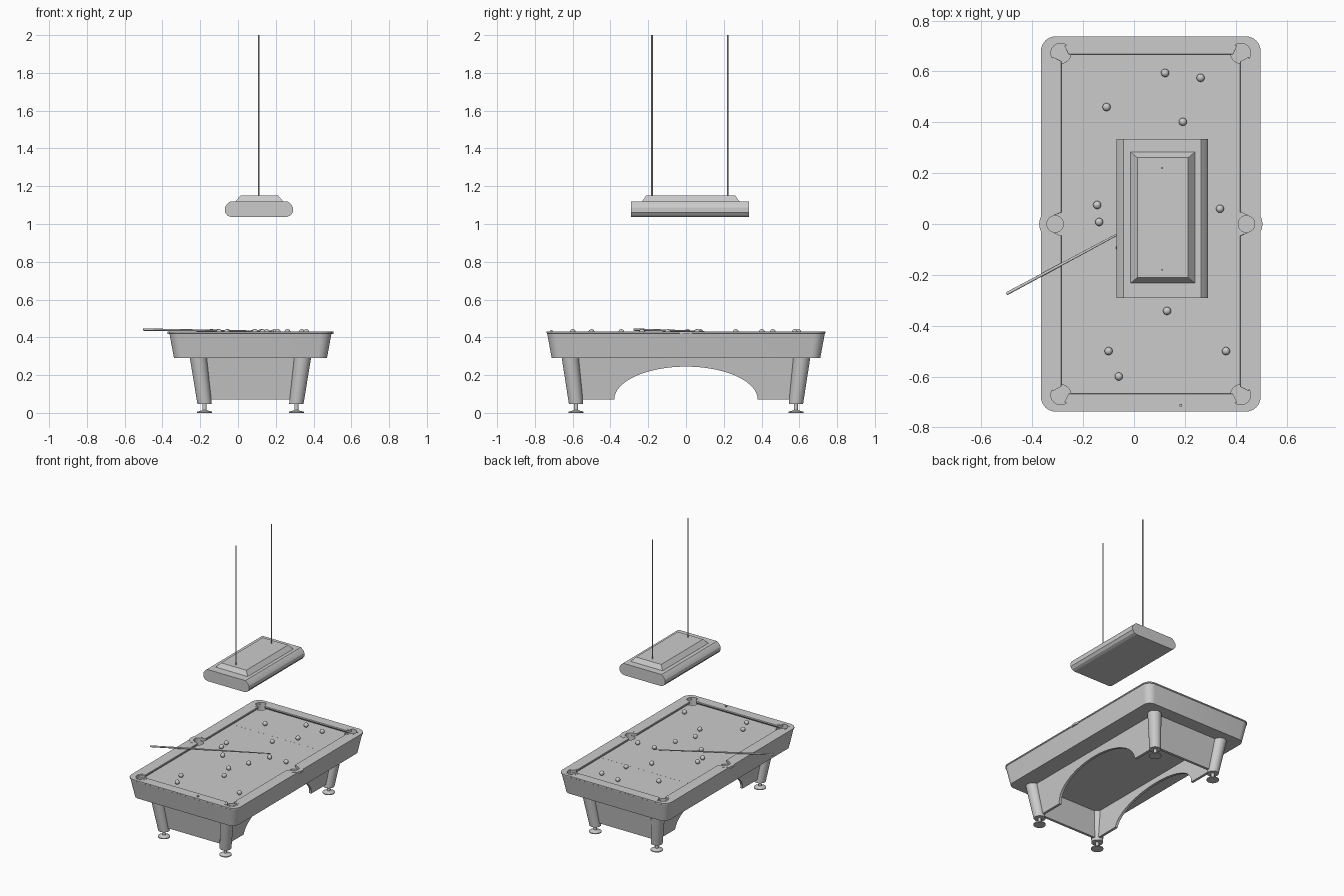
import bpy, bmesh
from math import cos, sin, pi
from mathutils import Vector

if "Cube" in bpy.data.objects:
    bpy.data.objects.remove(bpy.data.objects["Cube"])

CX = 0.066      # table centre in x
BED, TOP = 0.412, 0.431


def add(name, bm, angle=35):
    bmesh.ops.recalc_face_normals(bm, faces=bm.faces)
    me = bpy.data.meshes.new(name)
    bm.to_mesh(me)
    bm.free()
    ob = bpy.data.objects.new(name, me)
    bpy.context.collection.objects.link(ob)
    smooth(ob, angle)
    return ob


def smooth(ob, angle=35):
    bpy.ops.object.select_all(action='DESELECT')
    bpy.context.view_layer.objects.active = ob
    ob.select_set(True)
    bpy.ops.object.shade_smooth_by_angle(angle=angle * pi / 180)


def skin(bm, rings):
    """Closed solid through rings of equal point count."""
    vs = [[bm.verts.new(p) for p in r] for r in rings]
    n = len(vs[0])
    for a, b in zip(vs, vs[1:]):
        for i in range(n):
            j = (i + 1) % n
            bm.faces.new((a[i], a[j], b[j], b[i]))
    bm.faces.new(vs[0][::-1])
    bm.faces.new(vs[-1])


def loft(name, rings, angle=35):
    bm = bmesh.new()
    skin(bm, rings)
    return add(name, bm, angle)


def circle(x, y, z, r, n=24):
    return [(x + r * cos(2 * pi * i / n), y + r * sin(2 * pi * i / n), z) for i in range(n)]


def rect(x, y, z, hx, hy):
    return [(x + a * hx, y + b * hy, z) for a, b in ((-1, -1), (1, -1), (1, 1), (-1, 1))]


def round_rect(x, y, z, hx, hy, r, seg=8):
    pts = []
    for k, (a, b) in enumerate(((1, 1), (-1, 1), (-1, -1), (1, -1))):
        for i in range(seg + 1):
            t = (k + i / seg) * pi / 2
            pts.append((x + a * (hx - r) + r * cos(t), y + b * (hy - r) + r * sin(t), z))
    return pts


def cut(ob, cutter):
    cutter.hide_render = True
    m = ob.modifiers.new("cut", 'BOOLEAN')
    m.operation, m.solver, m.object = 'DIFFERENCE', 'EXACT', cutter
    bpy.ops.object.select_all(action='DESELECT')
    bpy.context.view_layer.objects.active = ob
    ob.select_set(True)
    bpy.ops.object.modifier_apply(modifier=m.name)
    bpy.data.objects.remove(cutter, do_unlink=True)


# Table body: tapered rounded block with a thin top lip
body = loft("table_body", [round_rect(CX, 0, z, 0.432 - d, 0.738 - d, 0.058 - d * 0.3)
            for z, d in ((0.29, 0.027), (0.421, 0.003), (0.423, 0), (TOP, 0))])

# Playing recess and six pocket holes
pockets = [(a * 0.354, b * 0.672, 0.040) for a in (-1, 1) for b in (-1, 1)]
pockets += [(a * 0.377, 0, 0.033) for a in (-1, 1)]
cut(body, loft("recess_cutter", [rect(CX, 0, z, 0.385, 0.70) for z in (BED, 0.5)]))
bm = bmesh.new()
for x, y, r in pockets:
    skin(bm, [circle(CX + x, y, z, r, 32) for z in (0.345, 0.5)])
cut(body, add("pocket_cutter", bm))
smooth(body)

# Cushions with undercut noses and angled pocket ends
def cushion(name, nose, back, n0, n1, b0, b1, place):
    rings = []
    for e, f in ((n0, b0), (n1, b1)):
        rings.append([place(d, e if d < back else f, z) for d, z in
                      ((back, BED), (nose + 0.008, BED), (nose, 0.424),
                       (nose + 0.002, TOP), (back, TOP))])
    loft(name, rings, 20)


for s, side in ((-1, "left"), (1, "right")):
    for t, end in ((-1, "front"), (1, "back")):
        cushion(f"cushion_{side}_{end}", 0.351, 0.387, 0.046, 0.640, 0.032, 0.658,
                lambda d, e, z: (CX + s * d, t * e, z))
for t, end in ((-1, "front"), (1, "back")):
    cushion(f"cushion_{end}", 0.667, 0.702, -0.324, 0.324, -0.340, 0.340,
            lambda d, e, z: (CX + e, t * d, z))

# Pocket collars: raised arcs round the outer side of each pocket
for k, (x, y, r) in enumerate(pockets):
    mid = Vector((x, y)).angle_signed(Vector((1, 0))) if not y else \
        Vector((1 if x > 0 else -1, 1 if y > 0 else -1)).angle_signed(Vector((1, 0)))
    ro, z0, span = (r + 0.007, 0.425, 0.70) if y else (0.062, 0.418, 0.45)
    rings = []
    for i in range(21):
        t = mid + (i / 10 - 1) * span * pi
        rings.append([(CX + x + q * cos(t), y + q * sin(t), z) for q, z in
                      ((r - 0.001, z0), (ro, z0), (ro, TOP + 0.001), (r - 0.001, TOP + 0.001))])
    loft(f"pocket_collar_{k + 1}", rings)

# Legs splay outward; each stands on a stem and flared foot
for a, side in ((-1, "left"), (1, "right")):
    for b, end in ((-1, "front"), (1, "back")):
        bx, by = CX + a * 0.243, b * 0.582
        tx, ty = CX + a * 0.276, b * 0.613
        loft(f"leg_{end}_{side}", [circle(bx, by, 0.048, 0.038, 32),
                                   circle(tx, ty, 0.292, 0.045, 32)])
        loft(f"foot_{end}_{side}", [circle(bx, by, z, r, 32) for z, r in
             ((0, 0.040), (0.006, 0.040), (0.012, 0.018), (0.016, 0.011), (0.05, 0.011))])

# Sloping skirt panels between the legs; long sides have an arch
def slope(z):
    return 0.032 * (z - 0.07) / 0.22


arch = [(0.38 * cos(pi * i / 32), 0.07 + 0.175 * sin(pi * i / 32)) for i in range(33)]
side_outline = arch + [(-0.585, 0.07), (-0.612, 0.291), (0.612, 0.291), (0.585, 0.07)]
end_outline = [(-0.245, 0.07), (-0.275, 0.291), (0.275, 0.291), (0.245, 0.07)]
for s, side, end in ((-1, "left", "front"), (1, "right", "back")):
    loft(f"skirt_{side}", [[(CX + s * (d + slope(z)), y, z) for y, z in side_outline]
                           for d in (0.228, 0.246)])
    loft(f"skirt_{end}", [[(CX + x, s * (d + slope(z)), z) for x, z in end_outline]
                          for d in (0.567, 0.585)])

# Head string marking and chalk on the front rail
loft("head_string", [rect(CX, 0.355, z, 0.351, 0.001) for z in (BED - 0.001, BED + 0.0003)])
loft("chalk", [rect(0.183, -0.713, z, 0.005, 0.005) for z in (TOP - 0.001, TOP + 0.009)])

# Balls
R = 0.0157
balls = [(0.122, 0.594), (0.262, 0.575), (-0.108, 0.46), (0.192, 0.402),
         (-0.145, 0.075), (-0.137, 0.008), (0.338, 0.06), (-0.055, -0.093),
         (0.13, -0.342), (-0.1, -0.5), (0.362, -0.5), (-0.06, -0.6),
         (0.085, 0.264), (0.21, 0.057), (0.152, -0.096), (0.09, -0.233)]
for i, (x, y) in enumerate(balls):
    bm = bmesh.new()
    bmesh.ops.create_uvsphere(bm, u_segments=24, v_segments=14, radius=R)
    bmesh.ops.translate(bm, verts=bm.verts, vec=(x, y, BED + R))
    add(f"ball_{i + 1:02d}", bm, 60)

# Cue resting over the left rail
butt, tip = Vector((-0.502, -0.275, 0.441)), Vector((0.19, 0.096, 0.432))
axis = tip - butt
L = axis.length
cue = loft("cue", [circle(0, 0, z, r, 16) for z, r in
                   ((0, 0.0045), (0.004, 0.0062), (L * 0.45, 0.005), (L - 0.01, 0.0027), (L, 0.0022))])
cue.rotation_mode = 'QUATERNION'
cue.rotation_quaternion = axis.to_track_quat('Z', 'Y')
cue.location = butt

# Hanging lamp: profiled shade, stepped top and two rods
LX, LY = 0.111, 0.021
half = [(0.148, 1.037), (0.167, 1.045), (0.180, 1.062), (0.180, 1.087), (0.171, 1.103), (0.152, 1.12)]
outline = half + [(-x, z) for x, z in reversed(half)]
loft("lamp_shade", [[(LX + x, LY + y, z) for x, z in outline] for y in (-0.313, 0.313)], 20)
loft("lamp_top", [rect(LX + 0.002, LY + 0.004, 1.119, 0.127, 0.258),
                  rect(LX + 0.002, LY + 0.004, 1.15, 0.100, 0.236)])
for y, end in ((-0.18, "front"), (0.22, "back")):
    loft(f"lamp_rod_{end}", [circle(LX, y, z, 0.004, 12) for z in (1.14, 2.0)])
